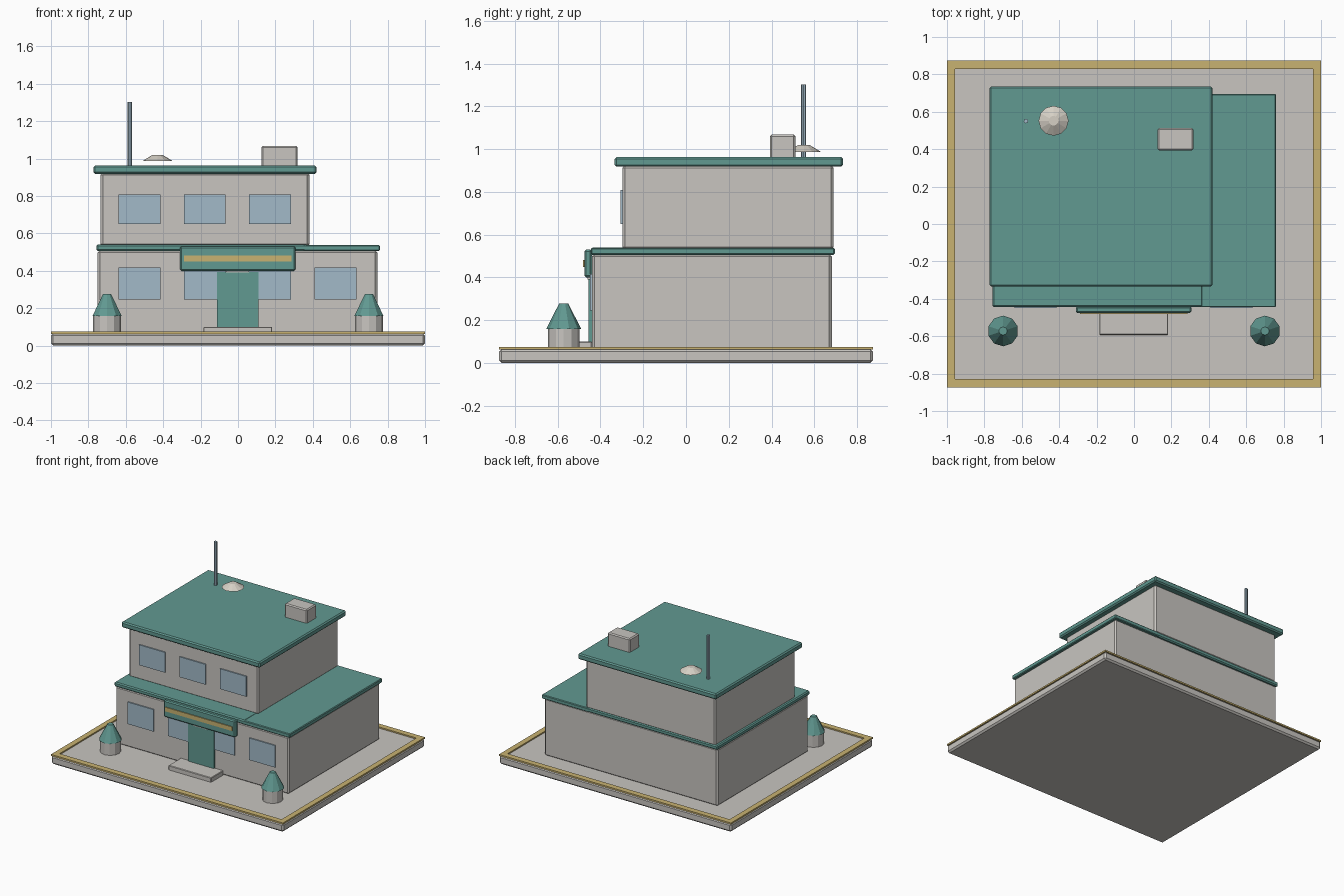
import bpy
import math

cube = bpy.data.objects.get("Cube")
if cube:
    bpy.data.objects.remove(cube, do_unlink=True)


def material(name, color):
    mat = bpy.data.materials.new(name)
    mat.use_nodes = True
    mat.diffuse_color = (*color, 1)
    bsdf = next(n for n in mat.node_tree.nodes if n.type == "BSDF_PRINCIPLED")
    bsdf.inputs["Base Color"].default_value = (*color, 1)
    bsdf.inputs["Roughness"].default_value = 0.8
    return mat


STONE = material("stone_grey", (0.58, 0.56, 0.53))
TEAL = material("teal", (0.12, 0.32, 0.285))
GOLD = material("gold", (0.58, 0.445, 0.165))
GLASS = material("pale_blue_glass", (0.36, 0.49, 0.58))
CREAM = material("cream", (0.67, 0.63, 0.56))


def box(name, xs, ys, zs, mat, bevel=0.0):
    """Box from its ranges on each axis, with an optional chamfer."""
    bpy.ops.mesh.primitive_cube_add(size=1)
    obj = bpy.context.object
    obj.name = name
    spans = (xs, ys, zs)
    for v in obj.data.vertices:
        v.co = [lo + (c + 0.5) * (hi - lo) for c, (lo, hi) in zip(v.co, spans)]
    obj.data.materials.append(mat)
    if bevel:
        mod = obj.modifiers.new("chamfer", "BEVEL")
        mod.width = bevel
        mod.segments = 1
    return obj


def cone(name, x, y, zs, r_low, r_high, sides, mat):
    """Upright cylinder or truncated cone between two heights."""
    bpy.ops.mesh.primitive_cone_add(
        vertices=sides, radius1=r_low, radius2=r_high, depth=zs[1] - zs[0],
        location=(x, y, sum(zs) / 2))
    obj = bpy.context.object
    obj.name = name
    obj.data.materials.append(mat)
    return obj


# Ground slab with a raised gold border
box("ground_slab", (-1, 1), (-0.875, 0.875), (0, 0.065), STONE, 0.012)
for side, label in ((-1, "right"), (1, "left")):
    box("border_" + label, sorted((side, side * 0.957)), (-0.875, 0.875),
        (0.063, 0.075), GOLD)
for side, label in ((-1, "front"), (1, "back")):
    box("border_" + label, (-0.957, 0.957), sorted((side * 0.875, side * 0.83)),
        (0.063, 0.075), GOLD)

# Storeys and roofs
box("ground_floor", (-0.75, 0.745), (-0.44, 0.682), (0.06, 0.51), STONE, 0.012)
box("ground_roof", (-0.757, 0.37), (-0.445, 0.694), (0.505, 0.54), TEAL, 0.008)
box("wing_roof", (0.35, 0.758), (-0.445, 0.696), (0.506, 0.538), TEAL, 0.005)
box("upper_floor", (-0.735, 0.382), (-0.297, 0.69), (0.53, 0.925), STONE, 0.012)
box("upper_roof", (-0.773, 0.42), (-0.334, 0.735), (0.918, 0.963), TEAL, 0.009)

# Windows
for i, x in enumerate((-0.527, -0.178, 0.172)):
    box(f"upper_window_{i}", (x - 0.112, x + 0.112), (-0.306, -0.297),
        (0.65, 0.808), GLASS)
for i, x in enumerate((-0.527, -0.178, 0.172, 0.521)):
    box(f"lower_window_{i}", (x - 0.112, x + 0.112), (-0.449, -0.44),
        (0.246, 0.417), GLASS)

# Entrance
box("door", (-0.113, 0.11), (-0.455, -0.435), (0.065, 0.393), TEAL)
box("door_lamp", (-0.065, 0.06), (-0.46, -0.44), (0.39, 0.402), STONE)
box("door_step", (-0.185, 0.183), (-0.593, -0.44), (0.06, 0.1), STONE, 0.004)
box("sign_board", (-0.311, 0.308), (-0.475, -0.44), (0.4, 0.53), TEAL, 0.008)
box("sign_stripe", (-0.29, 0.286), (-0.482, -0.474), (0.45, 0.482), GOLD)

# Potted shrubs either side of the entrance
for x, label in ((-0.7, "right"), (0.7, "left")):
    cone("planter_" + label, x, -0.572, (0.06, 0.16), 0.074, 0.074, 12, STONE)
    cone("shrub_" + label, x, -0.572, (0.158, 0.277), 0.082, 0.022, 10, TEAL)

# Rooftop equipment
box("vent_unit", (0.126, 0.318), (0.393, 0.512), (0.955, 1.068), STONE, 0.008)
cone("antenna", -0.578, 0.55, (0.955, 1.303), 0.012, 0.012, 8, GLASS)
cone("dish", -0.43, 0.552, (0.987, 1.02), 0.08, 0.026, 12, CREAM)
